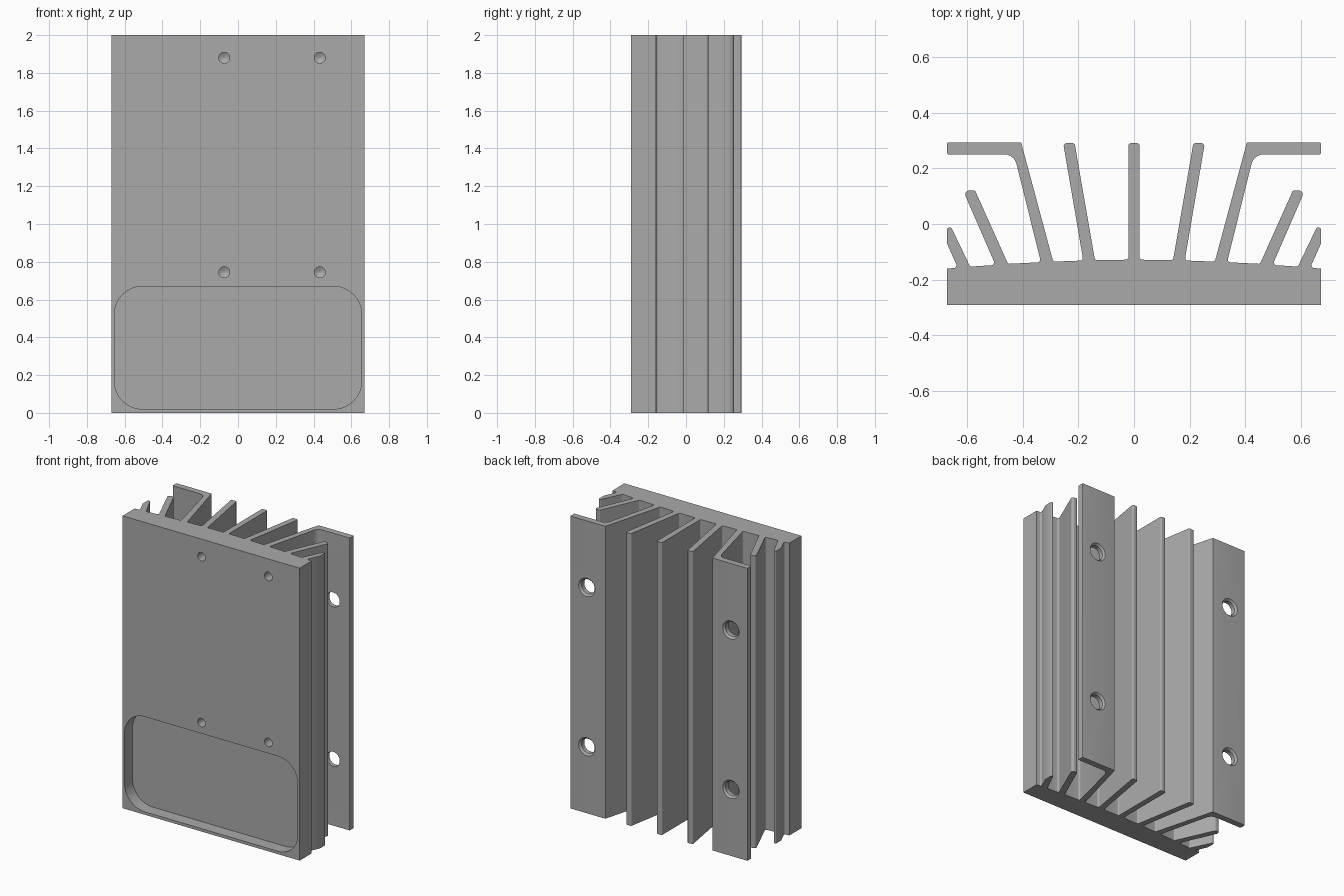
import bpy
import bmesh
import math
from mathutils import Vector

HEIGHT = 2.0
SMALL = 0.01     # usual corner rounding
ELBOW = 0.045    # inside bend of the mounting flanges
SHARP = 0.0

old = bpy.data.objects.get("Cube")
if old:
    bpy.data.objects.remove(old, do_unlink=True)

metal = bpy.data.materials.new("grey_aluminium")
metal.use_nodes = True
GREY = (0.4, 0.4, 0.4, 1)
metal.diffuse_color = GREY
metal.node_tree.nodes["Principled BSDF"].inputs["Base Color"].default_value = GREY


def make_object(name, bm):
    bmesh.ops.recalc_face_normals(bm, faces=bm.faces)
    mesh = bpy.data.meshes.new(name)
    bm.to_mesh(mesh)
    bm.free()
    mesh.materials.append(metal)
    obj = bpy.data.objects.new(name, mesh)
    bpy.context.collection.objects.link(obj)
    return obj


def rounded(corners, steps=5):
    """Replace each corner (x, y, radius) of a closed outline with an arc."""
    outline = []
    for i, (x, y, radius) in enumerate(corners):
        here = Vector((x, y))
        if radius == SHARP:
            outline.append(here)
            continue
        before = (Vector(corners[i - 1][:2]) - here).normalized()
        after = (Vector(corners[(i + 1) % len(corners)][:2]) - here).normalized()
        half = before.angle(after) / 2
        reach = radius / math.tan(half)
        centre = here + (before + after).normalized() * radius / math.sin(half)
        start = here + before * reach - centre
        end = here + after * reach - centre
        for k in range(steps + 1):
            outline.append(centre + start.lerp(end, k / steps).normalized() * radius)
    return outline


def prism(name, outline, place, direction):
    """Extrude a flat outline; place maps outline points into space."""
    bm = bmesh.new()
    face = bm.faces.new([bm.verts.new(place(p)) for p in outline])
    extruded = bmesh.ops.extrude_face_region(bm, geom=[face])["geom"]
    moved = [g for g in extruded if isinstance(g, bmesh.types.BMVert)]
    bmesh.ops.translate(bm, verts=moved, vec=direction)
    return make_object(name, bm)


def drill(name, x, z, stations, sides=32):
    """Turned cutter along y from (y, radius) stations."""
    bm = bmesh.new()
    rings = []
    for y, r in stations:
        angles = [math.tau * k / sides for k in range(sides)]
        rings.append([bm.verts.new((x + r * math.cos(a), y, z + r * math.sin(a)))
                      for a in angles])
    for low, high in zip(rings, rings[1:]):
        for k in range(sides):
            n = (k + 1) % sides
            bm.faces.new((low[k], low[n], high[n], high[k]))
    bm.faces.new(rings[0])
    bm.faces.new(rings[-1])
    return make_object(name, bm)


# Heat sink cross-section, one half from the front edge round to the centre fin
half = [
    (0.67, -0.29, SHARP), (0.67, -0.16, SHARP),
    # short edge fin
    (0.632, -0.157, SMALL), (0.67, -0.072, SHARP), (0.67, -0.013, 0.006),
    (0.655, -0.013, 0.006), (0.588, -0.153, SMALL),
    # medium fin
    (0.497, -0.147, SMALL), (0.613, 0.12, 0.014), (0.57, 0.12, 0.008),
    (0.452, -0.143, SMALL),
    # flange fin with outward mounting flange
    (0.334, -0.137, SMALL), (0.43, 0.25, ELBOW), (0.67, 0.25, 0.004),
    (0.67, 0.293, 0.004), (0.405, 0.293, 0.004), (0.29, -0.135, SMALL),
    # leaning inner fin
    (0.182, -0.131, SMALL), (0.254, 0.29, SMALL), (0.213, 0.29, SMALL),
    (0.14, -0.13, SMALL),
    # centre fin
    (0.02, -0.128, SMALL), (0.02, 0.29, SMALL),
]
mirrored = [(-x, y, r) for x, y, r in reversed(half)]
heat_sink = prism("heat_sink", rounded(half + mirrored),
                  lambda p: (p.x, p.y, 0), (0, 0, HEIGHT))

# Rounded recess low on the front plate
W, LOW, HIGH, R = 0.655, 0.02, 0.67, 0.15
pocket = [(-W, LOW, R), (W, LOW, R), (W, HIGH, R), (-W, HIGH, R)]
cutters = [prism("pocket_cutter", rounded(pocket, steps=10),
                 lambda p: (p.x, -0.4, p.y), (0, 0.195, 0))]

# Blind screw holes in the front plate, with conical ends
for x in (-0.073, 0.433):
    for z in (0.745, 1.88):
        cutters.append(drill("screw_hole_cutter", x, z,
                             [(-0.4, 0.029), (-0.2, 0.029), (-0.184, 0.001)]))

# Chamfered through holes in the mounting flanges
for x in (-0.545, 0.545):
    for z in (0.455, 1.545):
        cutters.append(drill("flange_hole_cutter", x, z,
                             [(0.2, 0.05), (0.28, 0.05), (0.293, 0.062), (0.35, 0.062)]))

bpy.ops.object.select_all(action="DESELECT")
heat_sink.select_set(True)
bpy.context.view_layer.objects.active = heat_sink
for cutter in cutters:
    cutter.hide_render = True
    cut = heat_sink.modifiers.new(cutter.name, "BOOLEAN")
    cut.operation = "DIFFERENCE"
    cut.solver = "EXACT"
    cut.object = cutter
    bpy.ops.object.modifier_apply(modifier=cut.name)
    bpy.data.objects.remove(cutter, do_unlink=True)

bpy.ops.object.shade_smooth_by_angle(angle=math.radians(30))
